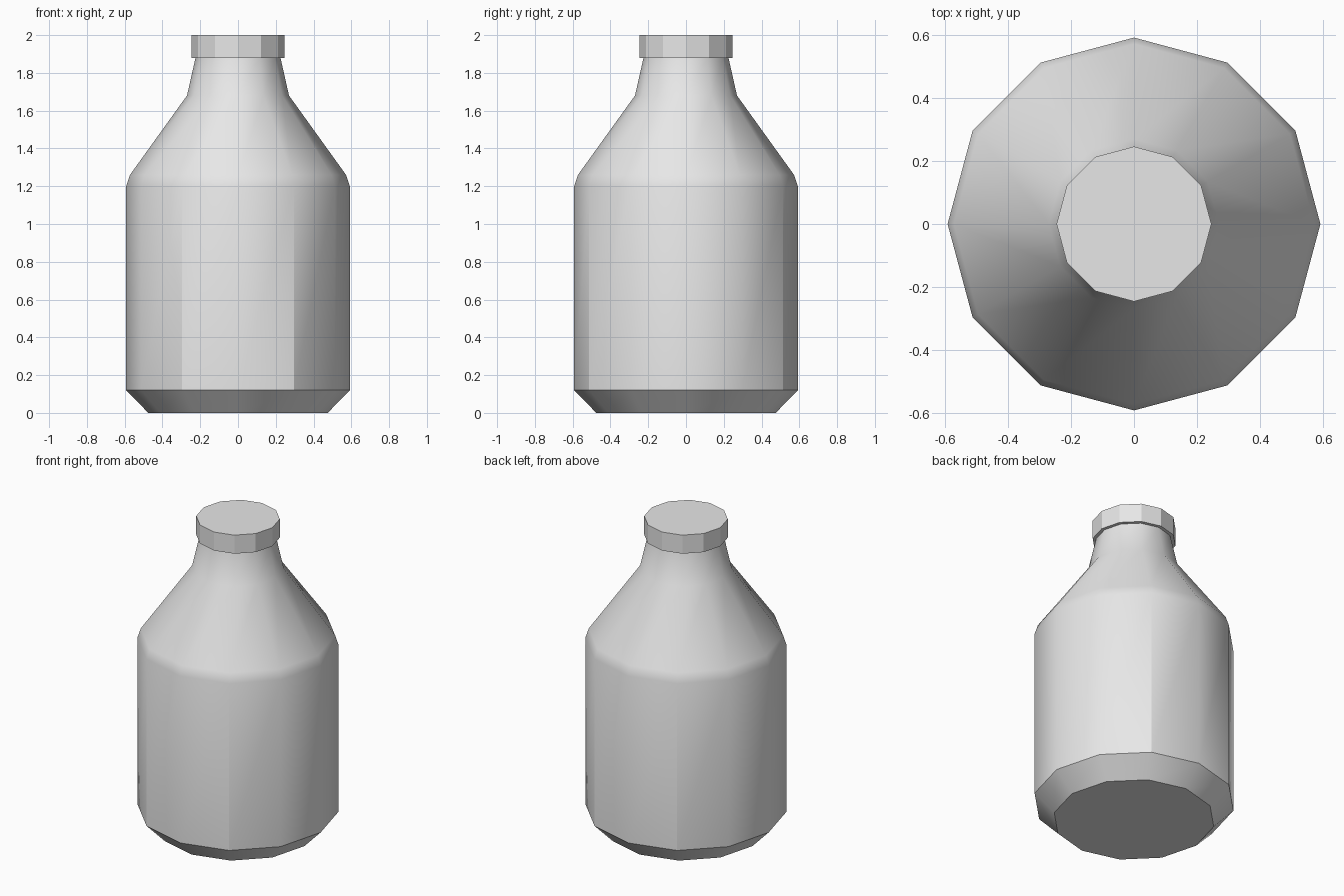
import bpy
import bmesh
from math import sin, cos, pi, radians

SIDES = 12

cube = bpy.data.objects.get("Cube")
if cube:
    bpy.data.objects.remove(cube, do_unlink=True)

grey = bpy.data.materials.new("light grey")
grey.use_nodes = True
grey.diffuse_color = (0.8, 0.8, 0.8, 1)
grey.node_tree.nodes["Principled BSDF"].inputs["Base Color"].default_value = (0.8, 0.8, 0.8, 1)


def lathe(name, profile, smooth):
    """Spin a (radius, height) profile into a closed twelve-sided solid."""
    bm = bmesh.new()
    rings = [[bm.verts.new((r * cos(2 * pi * i / SIDES), r * sin(2 * pi * i / SIDES), z))
              for i in range(SIDES)] for r, z in profile]
    for low, high in zip(rings, rings[1:]):
        for i in range(SIDES):
            j = (i + 1) % SIDES
            bm.faces.new((low[i], low[j], high[j], high[i])).smooth = smooth
    bm.faces.new(rings[0][::-1])
    bm.faces.new(rings[-1])
    bm.normal_update()
    # Keep the rims crisp
    for edge in bm.edges:
        edge.smooth = edge.calc_face_angle() < radians(35)
    mesh = bpy.data.meshes.new(name)
    # Creases down the straight wall, on four of its corners
    for edge in bm.edges:
        a, b = edge.verts
        if abs(a.co.z - b.co.z) > 0.8 and abs(abs(a.co.y) - 0.51) < 0.02:
            edge.smooth = False
    bm.to_mesh(mesh)
    bm.free()
    mesh.materials.append(grey)
    obj = bpy.data.objects.new(name, mesh)
    bpy.context.collection.objects.link(obj)
    return obj


# Bottle with bevelled foot, straight wall, sloped shoulder and neck
lathe("bottle_body", [(0.475, 0), (0.592, 0.12), (0.592, 1.2), (0.572, 1.26),
                      (0.27, 1.68), (0.225, 1.88), (0.221, 1.9)], True)

# Faceted cap
lathe("bottle_cap", [(0.246, 1.88), (0.246, 2.0)], False)
